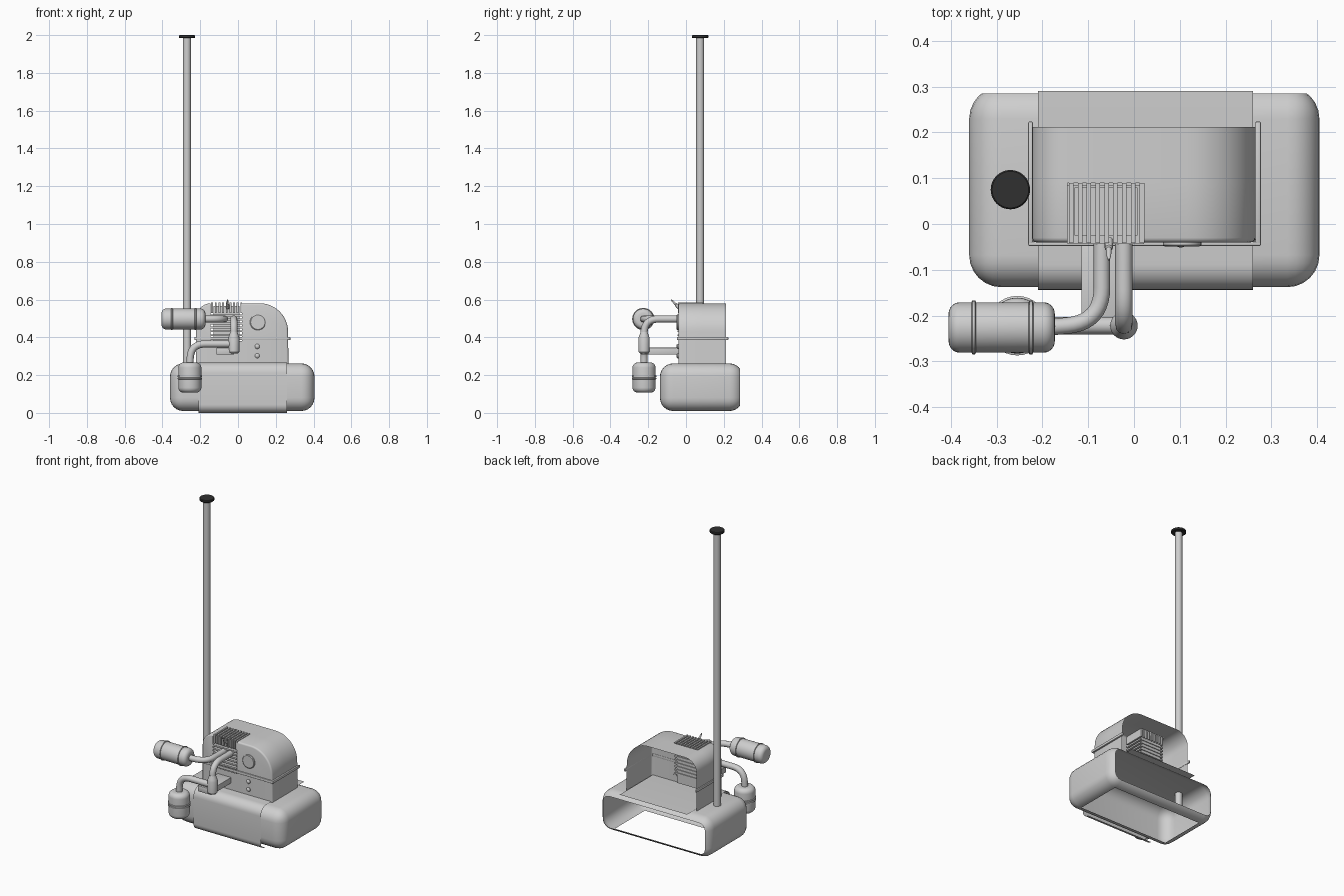
import bpy, bmesh, math
from mathutils import Vector, Matrix

if "Cube" in bpy.data.objects:
    bpy.data.objects.remove(bpy.data.objects["Cube"])


def material(name, rgb):
    m = bpy.data.materials.new(name)
    m.diffuse_color = (*rgb, 1)
    m.use_nodes = True
    m.node_tree.nodes["Principled BSDF"].inputs["Base Color"].default_value = m.diffuse_color
    return m


GREY = material("light_grey", (0.62, 0.62, 0.62))
DARK = material("charcoal", (0.03, 0.03, 0.03))


def finish(ob, mat, angle=35):
    ob.data.materials.append(mat)
    bpy.ops.object.select_all(action='DESELECT')
    ob.select_set(True)
    bpy.context.view_layer.objects.active = ob
    bpy.ops.object.shade_smooth_by_angle(angle=math.radians(angle))
    return ob


def to_object(name, bm, mat=GREY):
    me = bpy.data.meshes.new(name)
    bm.to_mesh(me)
    bm.free()
    ob = bpy.data.objects.new(name, me)
    bpy.context.collection.objects.link(ob)
    return finish(ob, mat)


def box_bm(lo, hi, bevel=0, seg=2):
    bm = bmesh.new()
    bmesh.ops.create_cube(bm, size=1)
    for v in bm.verts:
        v.co = Vector([a + (c + 0.5) * (b - a) for a, b, c in zip(lo, hi, v.co)])
    if bevel:
        bmesh.ops.bevel(bm, geom=bm.edges[:], offset=bevel, segments=seg,
                        profile=0.5, affect='EDGES')
    return bm


def box(name, lo, hi, bevel=0, seg=2):
    return to_object(name, box_bm(lo, hi, bevel, seg))


def lathe(name, origin, axis, profile, mat=GREY, n=32):
    """Closed turned part from (radius, height) points along an axis."""
    bm = bmesh.new()
    rings = [[bm.verts.new((r * math.cos(2 * math.pi * i / n),
                            r * math.sin(2 * math.pi * i / n), h)) for i in range(n)]
             for r, h in profile]
    for a, b in zip(rings, rings[1:]):
        for i in range(n):
            j = (i + 1) % n
            bm.faces.new((a[i], a[j], b[j], b[i]))
    bm.faces.new(rings[0][::-1])
    bm.faces.new(rings[-1])
    rot = Vector((0, 0, 1)).rotation_difference(Vector(axis)).to_matrix().to_4x4()
    bm.transform(Matrix.Translation(origin) @ rot)
    return to_object(name, bm, mat)


def arc(cx, cy, r, a0, a1, n=8):
    return [(cx + r * math.cos(math.radians(a0 + (a1 - a0) * i / n)),
             cy + r * math.sin(math.radians(a0 + (a1 - a0) * i / n))) for i in range(n + 1)]


def pipe(name, pts, r):
    """Round tube along straight runs and rounded bends."""
    path = [Vector(pts[0])]
    for p, q, s in zip(pts, pts[1:], pts[2:]):
        p, q, s = Vector(p), Vector(q), Vector(s)
        d = min((p - q).length, (s - q).length, 0.09) * 0.85
        a, b = q + (p - q).normalized() * d, q + (s - q).normalized() * d
        for i in range(11):
            t = i / 10
            path.append(a * (1 - t) ** 2 + q * 2 * t * (1 - t) + b * t * t)
    path.append(Vector(pts[-1]))
    cu = bpy.data.curves.new(name, 'CURVE')
    cu.dimensions = '3D'
    cu.bevel_depth = r
    cu.bevel_resolution = 4
    cu.use_fill_caps = True
    sp = cu.splines.new('POLY')
    sp.points.add(len(path) - 1)
    for sp_pt, co in zip(sp.points, path):
        sp_pt.co = (*co, 1)
    ob = bpy.data.objects.new(name, cu)
    bpy.context.collection.objects.link(ob)
    bpy.ops.object.select_all(action='DESELECT')
    ob.select_set(True)
    bpy.context.view_layer.objects.active = ob
    bpy.ops.object.convert(target='MESH')
    return finish(bpy.context.object, GREY)


# Base casing: rounded shell, open at the back and underneath
bm = box_bm((-0.36, -0.138, 0.01), (0.405, 0.30, 0.262), 0.07, 6)
bmesh.ops.bisect_plane(bm, geom=bm.verts[:] + bm.edges[:] + bm.faces[:],
                       plane_co=(0, 0.285, 0), plane_no=(0, 1, 0), clear_outer=True)
bm.normal_update()
bmesh.ops.delete(bm, geom=[f for f in bm.faces if f.normal.z < -0.999], context='FACES')
to_object("base_casing", bm)

# Middle wrap of the base: top and front sheet
prof = [(0.29, 0.267)] + arc(-0.088, 0.211, 0.056, 90, 180) + arc(-0.100, 0.044, 0.044, 180, 270)
bm = bmesh.new()
rows = [[bm.verts.new((x, y, z)) for y, z in prof] for x in (-0.21, 0.26)]
for i in range(len(prof) - 1):
    bm.faces.new((rows[0][i], rows[0][i + 1], rows[1][i + 1], rows[1][i]))
to_object("base_middle_wrap", bm)

# Hood: arched shell with a front wall, open at the back
outline = ([(-0.223, 0.262)] + arc(-0.143, 0.50, 0.08, 180, 90)
           + arc(0.115, 0.43, 0.15, 90, 0, 12) + [(0.267, 0.262)])
bm = bmesh.new()
front = [bm.verts.new((x, -0.04, z)) for x, z in outline]
back = [bm.verts.new((x, 0.212, z)) for x, z in outline]
wall = bm.faces.new(front)
for i in range(len(front) - 1):
    bm.faces.new((front[i + 1], front[i], back[i], back[i + 1]))
bmesh.ops.recalc_face_normals(bm, faces=bm.faces[:])
edge = [e for e in wall.edges if len(e.link_faces) == 2]
bmesh.ops.bevel(bm, geom=edge, offset=0.01, segments=3, profile=0.5, affect='EDGES')
# opening for the cooling fins
X0, X1, Y1, Z0 = -0.145, 0.022, 0.09, 0.38
for co, no in (((X0, 0, 0), (1, 0, 0)), ((X1, 0, 0), (1, 0, 0)),
               ((0, Y1, 0), (0, 1, 0)), ((0, 0, Z0), (0, 0, 1))):
    bmesh.ops.bisect_plane(bm, geom=bm.verts[:] + bm.edges[:] + bm.faces[:],
                           plane_co=co, plane_no=no)
hole = []
for f in bm.faces:
    c = f.calc_center_median()
    if X0 < c.x < X1 and c.y < Y1 and c.z > Z0:
        hole.append(f)
bmesh.ops.delete(bm, geom=hole, context='FACES')
to_object("hood", bm)

# Rim around the hood
box("hood_rim_front", (-0.231, -0.048, 0.385), (0.277, -0.038, 0.402), 0.003)
box("hood_rim_left", (-0.231, -0.048, 0.385), (-0.221, 0.224, 0.402), 0.003)
box("hood_rim_right", (0.265, -0.048, 0.385), (0.277, 0.224, 0.402), 0.003)

# Engine block with cooling fins
box("engine_block", (-0.13, -0.025, 0.33), (0.008, 0.08, 0.565))
for i in range(9):
    x = X0 + 0.003 + i * 0.0193
    box(f"top_fin_{i}", (x, -0.042, 0.53), (x + 0.010, 0.09, 0.584))
for i in range(7):
    z = 0.385 + i * 0.021
    box(f"front_fin_{i}", (X0, -0.044, z), (X1, 0.085, z + 0.010))

# Front disc and bolts
lathe("front_disc", (0.105, -0.035, 0.48), (0, -1, 0), [(0.042, 0), (0.042, 0.011), (0.038, 0.014)])
for i, z in enumerate((0.352, 0.302)):
    lathe(f"front_bolt_{i}", (0.102, -0.036, z), (0, -1, 0),
          [(0.013, 0), (0.013, 0.008), (0.009, 0.013), (0.003, 0.015)], n=16)

# Spark plug
lathe("spark_plug", (-0.055, -0.035, 0.555), (0, -0.7, 0.72),
      [(0.009, 0), (0.009, 0.025), (0.006, 0.028), (0.005, 0.05), (0.002, 0.062)], n=12)

# Shelf and carburettor bowl
box("front_shelf", (-0.115, -0.238, 0.308), (-0.02, -0.03, 0.345), 0.003)
lathe("carburettor", (-0.022, -0.222, 0.315), (0, 0, 1),
      [(0.022, 0), (0.029, 0.008), (0.030, 0.08), (0.026, 0.092), (0.018, 0.115)])

# Pipes
pipe("exhaust_pipe", [(-0.07, -0.02, 0.497), (-0.07, -0.215, 0.497), (-0.19, -0.226, 0.497)], 0.018)
pipe("intake_pipe", [(-0.022, -0.02, 0.497), (-0.022, -0.222, 0.497), (-0.022, -0.222, 0.40)], 0.019)
pipe("filter_pipe", [(-0.022, -0.222, 0.365), (-0.25, -0.222, 0.365), (-0.255, -0.222, 0.25)], 0.019)


def canister(name, origin, axis, r, length, bands):
    c = r * 0.45
    prof = ([(r - c + x, c + y) for x, y in arc(0, 0, c, -90, 0, 6)]
            + [(r - c + x, length - c + y) for x, y in arc(0, 0, c, 0, 90, 6)])
    lathe(name, origin, axis, prof)
    for i, h in enumerate(bands):
        o = Vector(origin) + Vector(axis) * h
        lathe(f"{name}_band_{i}", o, axis,
              [(r, 0), (r + 0.004, 0.002), (r + 0.004, 0.008), (r, 0.010)])


# Muffler and air filter
canister("muffler", (-0.405, -0.226, 0.497), (1, 0, 0), 0.055, 0.232, (0.05, 0.175))
canister("air_filter", (-0.255, -0.222, 0.107), (0, 0, 1), 0.061, 0.16, (0.07, 0.082))

# Pole with dark cap
lathe("pole", (-0.27, 0.075, 0), (0, 0, 1), [(0.021, 0.175), (0.021, 1.988)])
lathe("pole_cap", (-0.27, 0.075, 0), (0, 0, 1),
      [(0.040, 1.984), (0.043, 1.987), (0.043, 1.997), (0.040, 2.0)], DARK)
